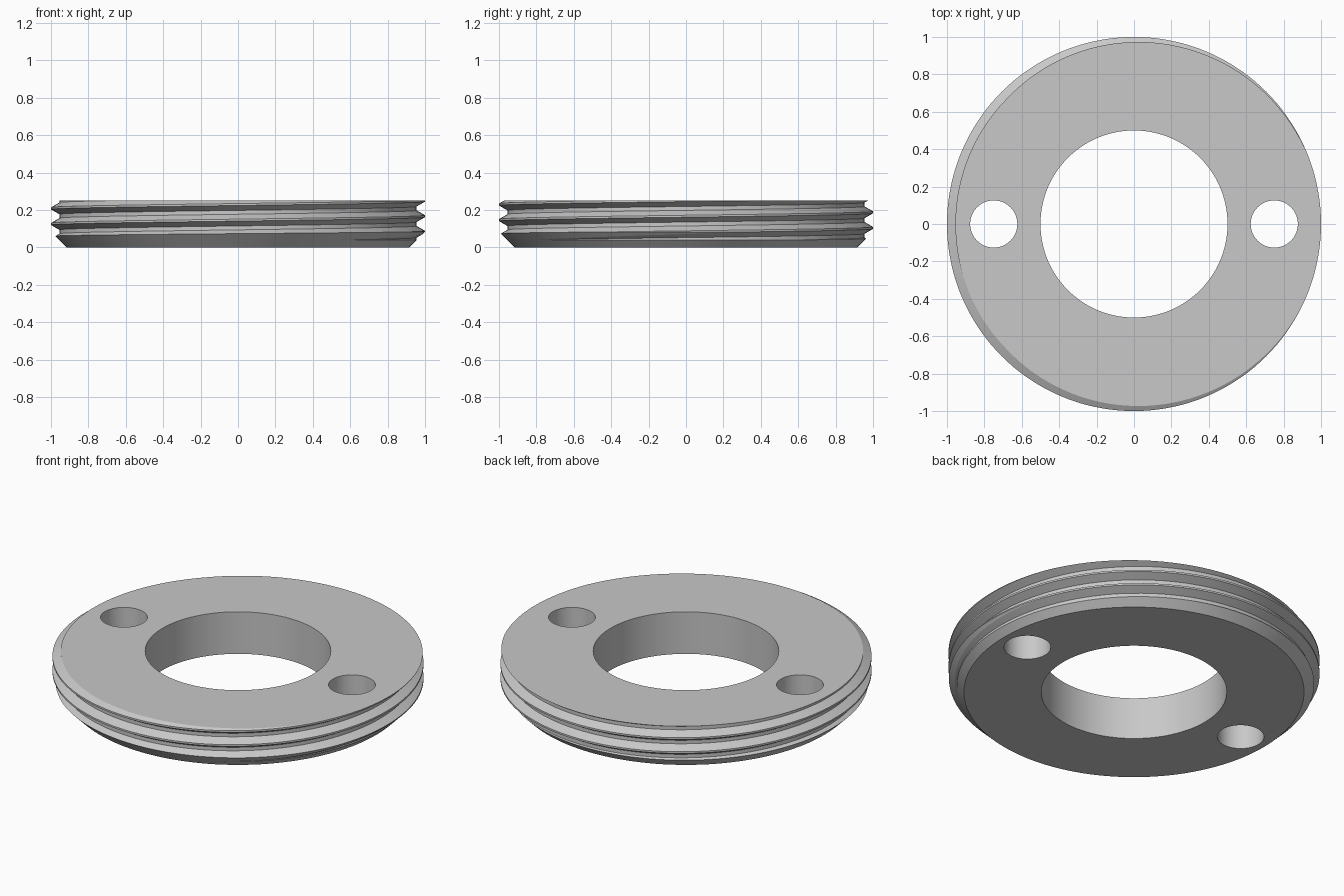
import bpy
import bmesh
from math import cos, sin, tau, radians
from mathutils import Matrix

cube = bpy.data.objects.get("Cube")
if cube:
    bpy.data.objects.remove(cube, do_unlink=True)

HEIGHT = 0.25
PITCH = 1 / 12
DEPTH = 0.045            # thread depth on the radius
SEGMENTS = 144

steel = bpy.data.materials.new("plain_grey")
steel.use_nodes = True
grey = (0.58, 0.58, 0.58, 1)
steel.diffuse_color = grey
steel.node_tree.nodes["Principled BSDF"].inputs["Base Color"].default_value = grey


def add_object(name, bm):
    bmesh.ops.recalc_face_normals(bm, faces=bm.faces)
    mesh = bpy.data.meshes.new(name)
    bm.to_mesh(mesh)
    bm.free()
    mesh.materials.append(steel)
    obj = bpy.data.objects.new(name, mesh)
    bpy.context.collection.objects.link(obj)
    return obj


def add_cone(name, r1, r2, z0, z1, x=0, segments=SEGMENTS):
    bm = bmesh.new()
    bmesh.ops.create_cone(bm, cap_ends=True, segments=segments,
                          radius1=r1, radius2=r2, depth=z1 - z0,
                          matrix=Matrix.Translation((x, 0, (z0 + z1) / 2)))
    return add_object(name, bm)


def combine(target, tool, operation):
    mod = target.modifiers.new(operation.lower(), "BOOLEAN")
    mod.operation = operation
    mod.solver = "EXACT"
    mod.object = tool
    bpy.context.view_layer.objects.active = target
    bpy.ops.object.modifier_apply(modifier=mod.name)
    bpy.data.objects.remove(tool, do_unlink=True)


def threaded_rod(name):
    """Right-handed helical rod, longer than the finished ring."""
    # One turn of the profile: crest flat, flank, root flat, flank
    profile = [(-1 / 16, 1), (1 / 16, 1), (3 / 8, 1 - DEPTH), (5 / 8, 1 - DEPTH)]
    start, turns = -6, 9
    rows = 4 * turns
    bm = bmesh.new()
    grid = []
    for i in range(SEGMENTS):
        a = tau * i / SEGMENTS
        column = []
        for j in range(rows + 5):
            offset, r = profile[j % 4]
            z = HEIGHT + PITCH * (start + j // 4 + offset + i / SEGMENTS)
            column.append(bm.verts.new((r * cos(a), r * sin(a), z)))
        grid.append(column)

    # After one full turn a row joins the row one pitch higher
    def vert(i, j):
        return grid[i][j] if i < SEGMENTS else grid[0][j + 4]

    for i in range(SEGMENTS):
        for j in range(rows):
            bm.faces.new((vert(i, j), vert(i + 1, j),
                          vert(i + 1, j + 1), vert(i, j + 1)))

    # Close both ends with fans, including the step at the seam
    for j, z in ((0, -0.4), (rows, 0.7)):
        hub = bm.verts.new((0, 0, z))
        loop = [vert(i, j) for i in range(SEGMENTS + 1)]
        loop += [grid[0][j + k] for k in (3, 2, 1, 0)]
        for a, b in zip(loop, loop[1:]):
            bm.faces.new((a, b, hub))
    bm.verts.ensure_lookup_table()
    bmesh.ops.delete(bm, geom=[v for v in bm.verts if not v.link_faces],
                     context="VERTS")
    return add_object(name, bm)


# Threaded body, trimmed to height with a chamfer around the bottom
ring = threaded_rod("threaded_ring")
chamfer = PITCH
blank = add_cone("blank", 1 - chamfer, 1 - chamfer + HEIGHT, 0, HEIGHT)
combine(ring, blank, "INTERSECT")

# Central bore and the two spanner holes
combine(ring, add_cone("bore", 0.5, 0.5, -0.1, 0.4), "DIFFERENCE")
for side in (-1, 1):
    hole = add_cone("spanner_hole", 0.126, 0.126, -0.1, 0.4,
                    x=0.75 * side, segments=64)
    combine(ring, hole, "DIFFERENCE")

# Smooth round walls, crisp thread edges
bpy.ops.object.select_all(action="DESELECT")
ring.select_set(True)
bpy.context.view_layer.objects.active = ring
bpy.ops.object.shade_smooth_by_angle(angle=radians(12))
